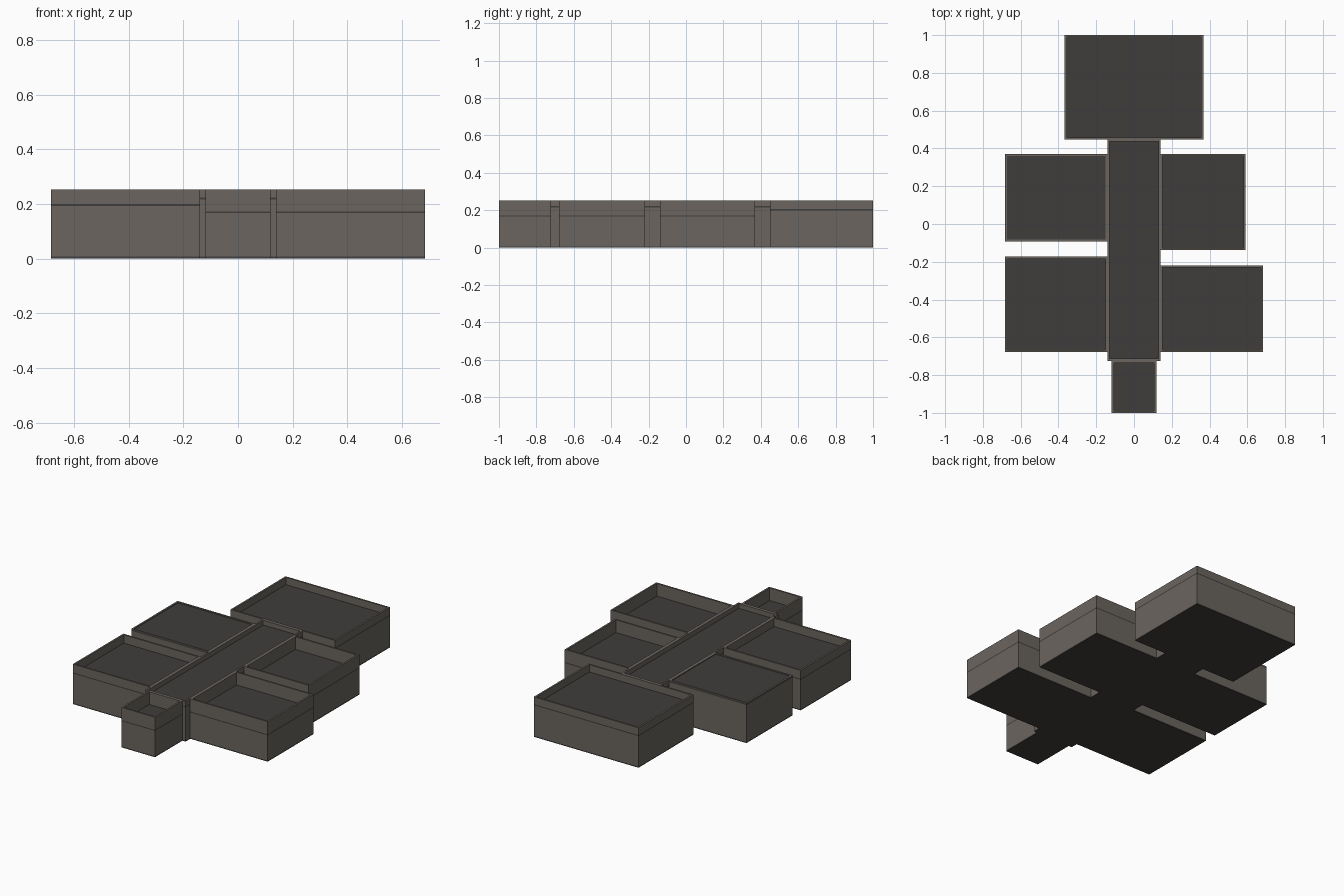
import bpy, bmesh

if "Cube" in bpy.data.objects:
    bpy.data.objects.remove(bpy.data.objects["Cube"])

TOP = 0.253     # rim height shared by every room
SLAB = 0.007    # floor and ceiling thickness
WALL = 0.011    # wall thickness


def material(name, rgb):
    m = bpy.data.materials.new(name)
    m.diffuse_color = (*rgb, 1)
    m.use_nodes = True
    m.node_tree.nodes["Principled BSDF"].inputs["Base Color"].default_value = m.diffuse_color
    return m


WALL_MAT = material("wall_grey", (0.145, 0.128, 0.112))
SLAB_MAT = material("slab_dark", (0.05, 0.048, 0.045))


def finish(bm, name, mat):
    bmesh.ops.recalc_face_normals(bm, faces=bm.faces)
    me = bpy.data.meshes.new(name)
    bm.to_mesh(me)
    bm.free()
    me.materials.append(mat)
    bpy.context.collection.objects.link(bpy.data.objects.new(name, me))


def slab(name, x0, x1, y0, y1, z):
    bm = bmesh.new()
    bmesh.ops.create_cube(bm, size=1)
    for v in bm.verts:
        v.co.x = x1 if v.co.x > 0 else x0
        v.co.y = y1 if v.co.y > 0 else y0
        v.co.z = z + SLAB if v.co.z > 0 else z
    finish(bm, name, SLAB_MAT)


def wall_ring(name, x0, x1, y0, y1, z0, z1):
    # rectangular tube: outer and inner loops bridged at both heights
    bm = bmesh.new()

    def loop(inset, z):
        a, b, c, d = x0 + inset, x1 - inset, y0 + inset, y1 - inset
        return [bm.verts.new((x, y, z)) for x, y in ((a, c), (b, c), (b, d), (a, d))]

    loops = [loop(0, z0), loop(0, z1), loop(WALL, z1), loop(WALL, z0)]
    for k in range(4):
        p, q = loops[k], loops[(k + 1) % 4]
        for i in range(4):
            j = (i + 1) % 4
            bm.faces.new((p[i], p[j], q[j], q[i]))
    finish(bm, name, WALL_MAT)


# name, x range, y range, ceiling top height
rooms = [
    ("large_back_room", -0.367, 0.367, 0.448, 1.0, 0.207),
    ("left_back_room", -0.683, -0.14, -0.093, 0.37, 0.248),
    ("left_front_room", -0.683, -0.14, -0.678, -0.173, 0.200),
    ("right_back_room", 0.14, 0.591, -0.138, 0.37, 0.173),
    ("right_front_room", 0.14, 0.683, -0.678, -0.219, 0.173),
    ("corridor", -0.14, 0.14, -0.724, 0.448, 0.223),
    ("small_front_room", -0.118, 0.118, -1.0, -0.724, 0.173),
]

# each room: floor, lower walls, ceiling, raised rim
for name, x0, x1, y0, y1, ceil in rooms:
    box = (x0, x1, y0, y1)
    slab(name + "_floor", *box, 0)
    wall_ring(name + "_walls", *box, SLAB, ceil - SLAB)
    slab(name + "_ceiling", *box, ceil - SLAB)
    wall_ring(name + "_rim", *box, ceil, TOP)
